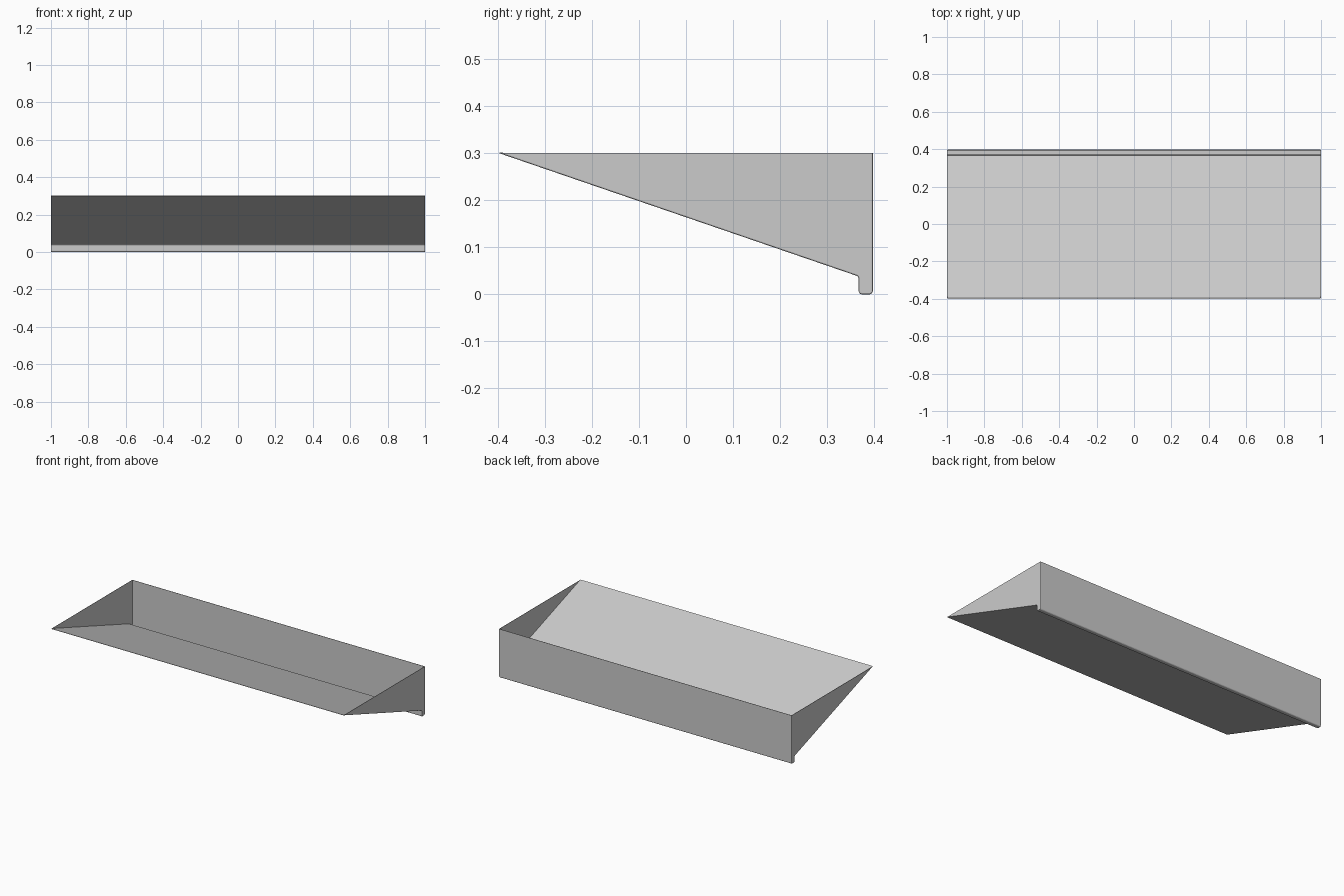
import bpy, bmesh, math
from mathutils import Vector

if "Cube" in bpy.data.objects:
    bpy.data.objects.remove(bpy.data.objects["Cube"])


def fillet(prev, cur, nxt, r, n=4):
    """Points of an arc of radius r rounding the corner at cur."""
    p, c, q = Vector(prev), Vector(cur), Vector(nxt)
    a, b = (p - c).normalized(), (q - c).normalized()
    half = a.angle(b) / 2
    t = r / math.tan(half)
    centre = c + (a + b).normalized() * (r / math.sin(half))
    s, e = c + a * t - centre, c + b * t - centre
    return [centre + s.lerp(e, i / n).normalized() * r for i in range(n + 1)]


# Side profile (y, z): sloped floor, drain channel, back wall; open on top
corners = [(-0.397, 0.3), (0.367, 0.038), (0.367, 0.0), (0.397, 0.0), (0.397, 0.3)]
profile = [Vector(corners[0])]
for i in (1, 2, 3):
    profile += fillet(corners[i - 1], corners[i], corners[i + 1], 0.007)
profile.append(Vector(corners[4]))

bm = bmesh.new()
rows = [[bm.verts.new((x, p.x, p.y)) for p in profile] for x in (-1, 1)]

# Bent sheet between the two ends
for i in range(len(profile) - 1):
    bm.faces.new((rows[0][i], rows[0][i + 1], rows[1][i + 1], rows[1][i]))

# End plates
for row in rows:
    bm.faces.new(row)
bmesh.ops.recalc_face_normals(bm, faces=bm.faces)

# Normals must point out of the tray
back = max(bm.faces, key=lambda f: f.calc_center_median().y)
if back.normal.y < 0:
    bmesh.ops.reverse_faces(bm, faces=bm.faces)

# Small bend radius where the end plates meet the sheet
bends = [e for e in bm.edges if len(e.link_faces) == 2
         and any(abs(f.normal.x) > 0.9 for f in e.link_faces)]
bmesh.ops.bevel(bm, geom=bends, offset=0.003, segments=2, profile=0.5,
                affect='EDGES', clamp_overlap=True)

mesh = bpy.data.meshes.new("sloped_tray")
bm.to_mesh(mesh)
bm.free()
tray = bpy.data.objects.new("sloped_tray", mesh)
bpy.context.collection.objects.link(tray)

# Thin sheet thickness, growing inward; faces stay flat
solid = tray.modifiers.new("sheet_thickness", 'SOLIDIFY')
solid.thickness = 0.002
solid.offset = -1
